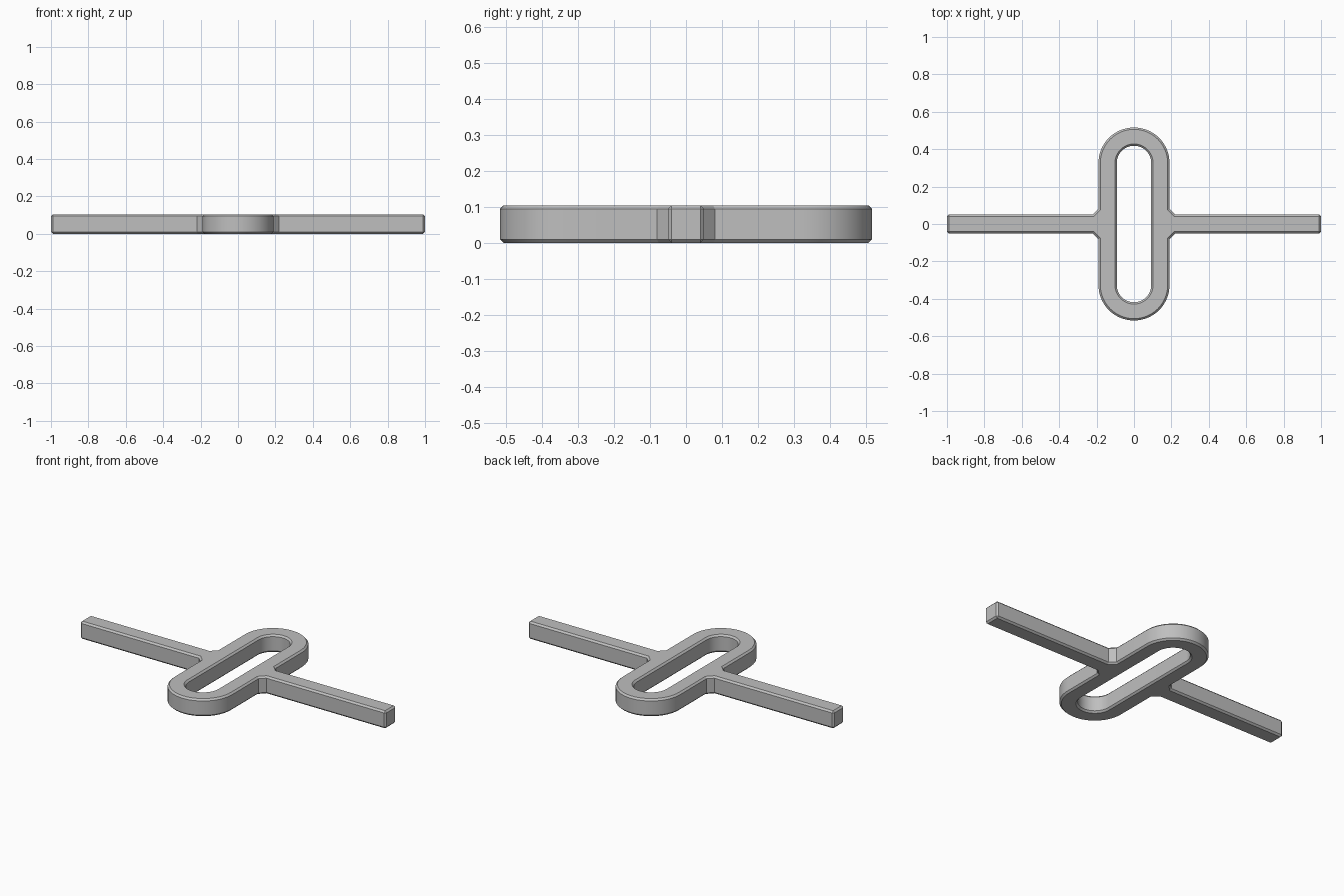
import bpy, bmesh
from math import sin, cos, pi

cube = bpy.data.objects.get("Cube")
if cube:
    bpy.data.objects.remove(cube)

HEIGHT = 0.104
OUTER, INNER = 0.19, 0.092   # ring half widths
CENTRE = 0.326               # distance of the round ends from the middle
ARM, FILLET = 0.05, 0.03     # arm half width, corner chamfer
STEPS = 16

metal = bpy.data.materials.new("grey metal")
metal.use_nodes = True
grey = (0.52, 0.52, 0.52, 1)
metal.diffuse_color = grey
metal.node_tree.nodes["Principled BSDF"].inputs["Base Color"].default_value = grey


def quarter(radius):
    """Quarter arc of the ring, from the side to the back end."""
    angles = [pi / 2 * i / STEPS for i in range(STEPS + 1)]
    return [(radius * cos(a), CENTRE + radius * sin(a)) for a in angles]


def flip(points):
    return [(x, -y) for x, y in reversed(points)]


# Left half of the outline: arm and outer ring edge, then the slot edge
upper = [(1, ARM), (OUTER + FILLET, ARM), (OUTER, ARM + FILLET)] + quarter(OUTER)
slot = quarter(INNER)
outline = flip(upper) + upper + slot[::-1] + flip(slot)[::-1]

bm = bmesh.new()
base = bm.faces.new([bm.verts.new((x, y, 0)) for x, y in outline])
top = bmesh.ops.extrude_face_region(bm, geom=[base], use_keep_orig=True)["geom"]
bmesh.ops.translate(bm, vec=(0, 0, HEIGHT),
                    verts=[v for v in top if isinstance(v, bmesh.types.BMVert)])

# Open the seam on the mirror plane
seam = [f for f in bm.faces if all(abs(v.co.x) < 1e-5 for v in f.verts)]
bmesh.ops.delete(bm, geom=seam, context='FACES')
bmesh.ops.recalc_face_normals(bm, faces=bm.faces[:])

mesh = bpy.data.meshes.new("slotted_ring_with_arms")
bm.to_mesh(mesh)
bm.free()
mesh.materials.append(metal)
body = bpy.data.objects.new("slotted_ring_with_arms", mesh)
bpy.context.collection.objects.link(body)

# Mirror to the other arm, then chamfer the square edges
mirror = body.modifiers.new("mirror", 'MIRROR')
mirror.use_clip = True
mirror.merge_threshold = 0.0005
bevel = body.modifiers.new("chamfer", 'BEVEL')
bevel.width = 0.01
bevel.segments = 1
bevel.limit_method = 'ANGLE'
bevel.angle_limit = 1.0

bpy.ops.object.select_all(action='DESELECT')
body.select_set(True)
bpy.context.view_layer.objects.active = body
bpy.ops.object.convert(target='MESH')
bpy.ops.object.shade_smooth_by_angle(angle=pi / 6)
